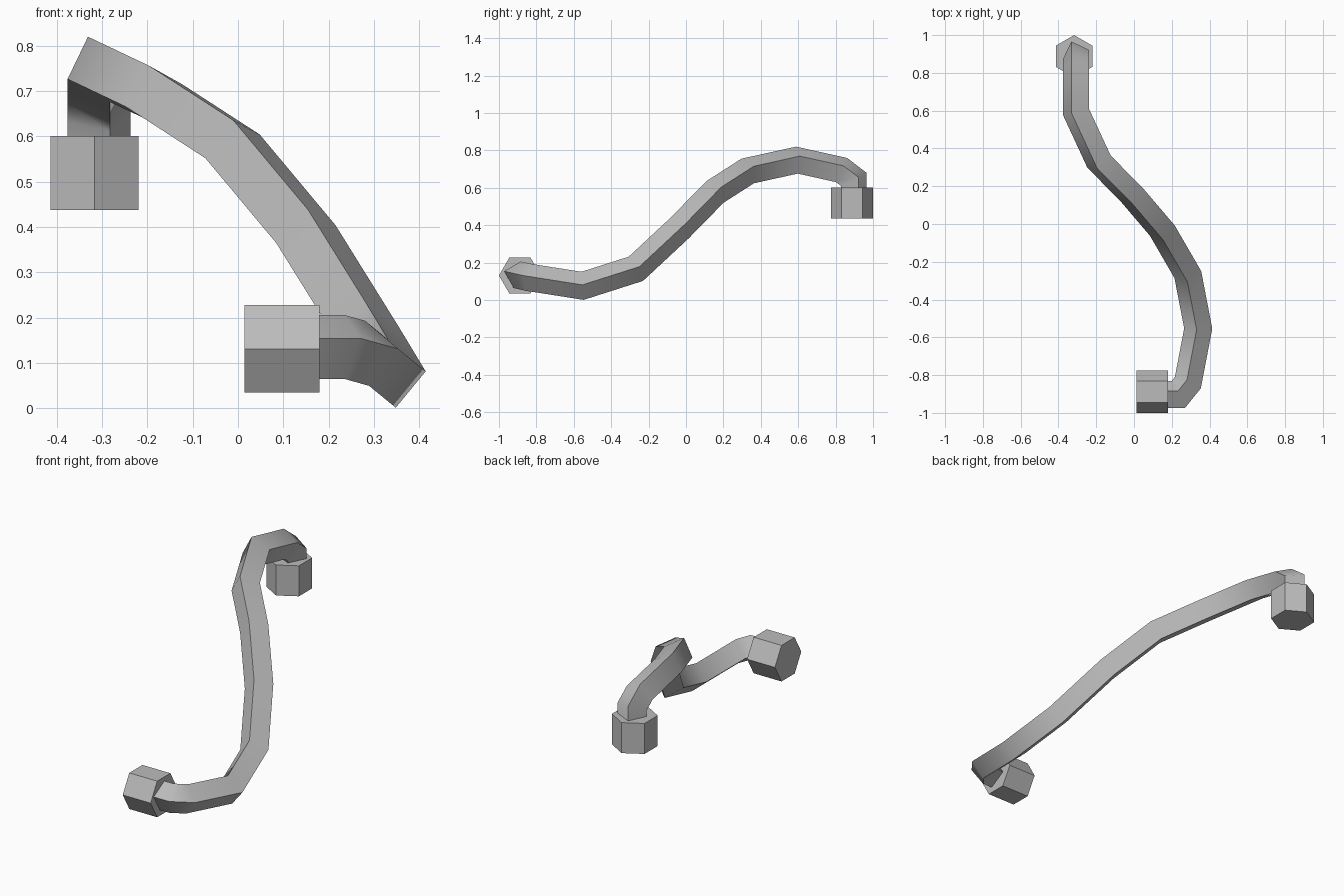
import bpy, bmesh, math
from mathutils import Vector

cube = bpy.data.objects.get("Cube")
if cube:
    bpy.data.objects.remove(cube, do_unlink=True)

GREY = (0.5, 0.5, 0.5, 1)
metal = bpy.data.materials.new("plain_grey")
metal.use_nodes = True
metal.diffuse_color = GREY
metal.node_tree.nodes["Principled BSDF"].inputs["Base Color"].default_value = GREY


def loft(name, rings):
    """Skin a list of closed rings and cap both ends."""
    bm = bmesh.new()
    loops = [[bm.verts.new(p) for p in ring] for ring in rings]
    n = len(loops[0])
    for a, b in zip(loops, loops[1:]):
        for i in range(n):
            j = (i + 1) % n
            bm.faces.new((a[i], a[j], b[j], b[i]))
    bm.faces.new(loops[0])
    bm.faces.new(loops[-1])
    bmesh.ops.recalc_face_normals(bm, faces=bm.faces)
    mesh = bpy.data.meshes.new(name)
    bm.to_mesh(mesh)
    bm.free()
    mesh.materials.append(metal)
    obj = bpy.data.objects.new(name, mesh)
    bpy.context.collection.objects.link(obj)
    return obj


def sweep(path, section):
    """Slide the section along the path, mitring it at every bend."""
    offsets = section
    rings = [[path[0] + o for o in offsets]]
    for k in range(1, len(path)):
        d = (path[k] - path[k - 1]).normalized()
        n = d.copy()
        if k < len(path) - 1:
            n += (path[k + 1] - path[k]).normalized()
        offsets = [o - d * (o.dot(n) / d.dot(n)) for o in offsets]
        rings.append([path[k] + o for o in offsets])
    return rings


# Bent square tube
path = [Vector(p) for p in (
    (0.02, -0.903, 0.135), (0.235, -0.902, 0.135), (0.285, -0.84, 0.121),
    (0.34, -0.553, 0.076), (0.285, -0.268, 0.167), (0.15, -0.035, 0.384),
    (-0.012, 0.155, 0.578), (-0.185, 0.33, 0.69), (-0.307, 0.593, 0.748),
    (-0.307, 0.832, 0.695), (-0.307, 0.897, 0.645), (-0.307, 0.897, 0.44))]
u = Vector((0, -0.071, 0.019))
v = Vector((0, 0.019, 0.071))
tube = loft("bent_tube", sweep(path, [u, v, -u, -v]))
bpy.ops.object.select_all(action='DESELECT')
tube.select_set(True)
bpy.context.view_layer.objects.active = tube
bpy.ops.object.shade_smooth_by_angle(angle=math.radians(55))


# Hexagonal end nuts, corners pointing along y
def hex_nut(name, start, end, side):
    start, end = Vector(start), Vector(end)
    ring = []
    for i in range(6):
        a = i * math.pi / 3
        ring.append(0.112 * (Vector((0, 1, 0)) * math.cos(a) + Vector(side) * math.sin(a)))
    return loft(name, [[c + o for o in ring] for c in (start, end)])


hex_nut("lower_nut", (0.014, -0.888, 0.131), (0.18, -0.888, 0.131), (0, 0, 1))
hex_nut("upper_nut", (-0.317, 0.888, 0.437), (-0.317, 0.888, 0.601), (1, 0, 0))
